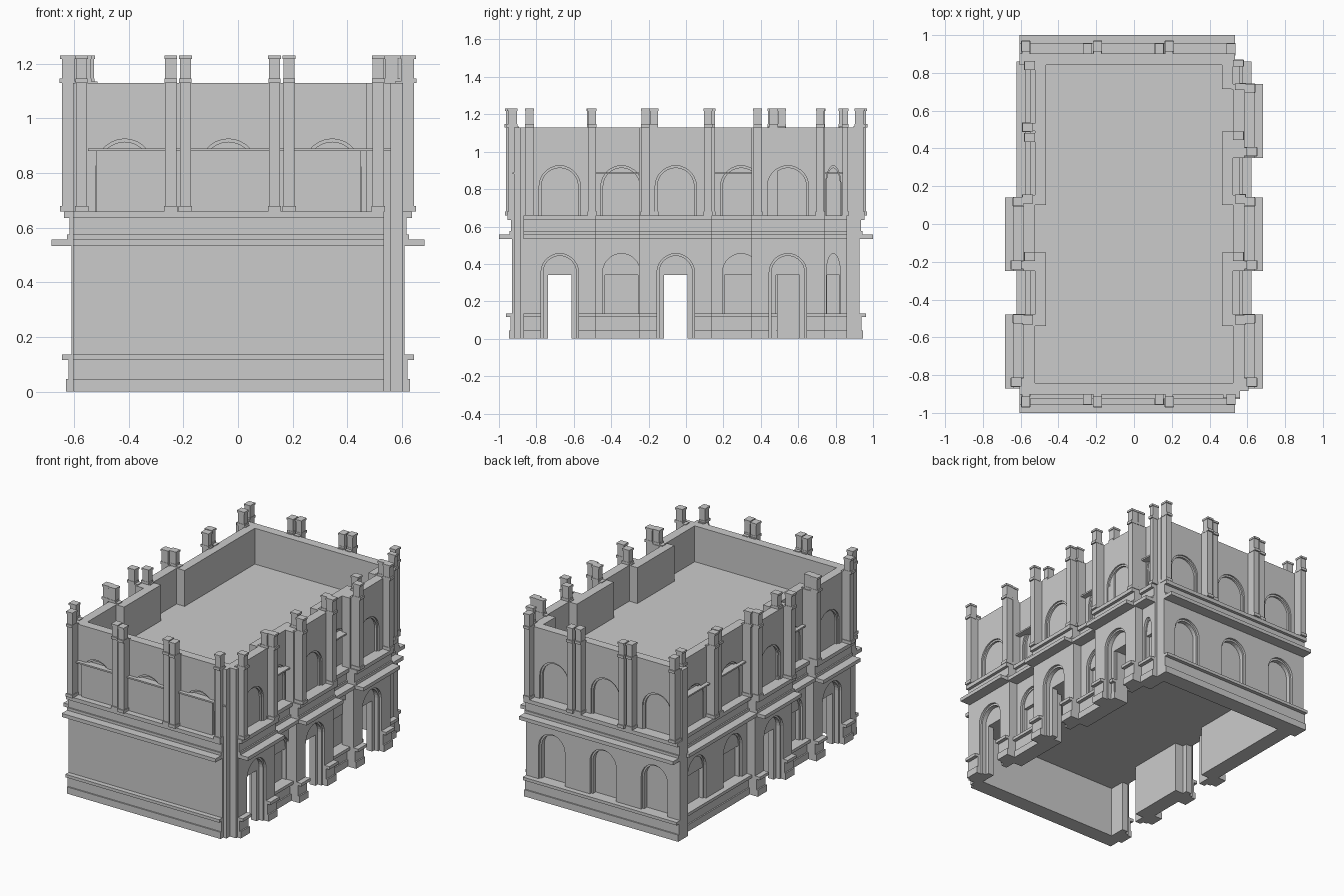
import bpy, bmesh, math

if "Cube" in bpy.data.objects:
    bpy.data.objects.remove(bpy.data.objects["Cube"])

BASE_Z, TOP_Z = 0.66, 1.13      # foot and top of the upper storey walls


def arch_pts(c, half, spring, rise, z0, n=14):
    """Open arch outline from lower left, over the crown, to lower right."""
    curve = [(c - half * math.cos(math.pi * i / n), spring + rise * math.sin(math.pi * i / n))
             for i in range(n + 1)]
    return [(c - half, z0)] + curve + [(c + half, z0)]


def prism(bm, place, pts, d0, d1):
    """Extrude a wall-plane outline (u, z) between depths d0 and d1."""
    a = [bm.verts.new(place(u, d0, z)) for u, z in pts]
    b = [bm.verts.new(place(u, d1, z)) for u, z in pts]
    bm.faces.new(a)
    bm.faces.new(b[::-1])
    for i in range(len(pts)):
        j = (i + 1) % len(pts)
        bm.faces.new((a[i], b[i], b[j], a[j]))


def block(bm, place, u0, u1, d0, d1, z0, z1):
    prism(bm, place, [(u0, z0), (u1, z0), (u1, z1), (u0, z1)], d0, d1)


def notched(L, z0, z1, notch):
    """Wall rectangle with an opening cut up from its lower edge."""
    return [(0, z0)] + notch + [(L, z0), (L, z1), (0, z1)]


def finish(bm, name):
    bmesh.ops.recalc_face_normals(bm, faces=bm.faces)
    me = bpy.data.meshes.new(name)
    bm.to_mesh(me)
    bm.free()
    ob = bpy.data.objects.new(name, me)
    bpy.context.collection.objects.link(ob)


def placer(side, inner, start):
    return {
        "right": lambda u, d, z: (inner + d, start + u, z),
        "left": lambda u, d, z: (-inner - d, start + u, z),
        "front": lambda u, d, z: (start + u, -inner - d, z),
        "back": lambda u, d, z: (start + u, inner + d, z),
    }[side]


def pilaster(bm, place, c, s, d):
    h = 0.021 * s
    block(bm, place, c - h, c + h, 0.05, d, BASE_Z, 1.135)
    block(bm, place, c - h - .004, c + h + .004, 0.05, d + .007, BASE_Z, .68)
    block(bm, place, c - h - .002, c + h + .002, d - .048, d + .009, 1.13, 1.147)
    block(bm, place, c - h, c + h, d - .046, d, 1.147, 1.217)
    block(bm, place, c - h - .003, c + h + .003, d - .049, d + .006, 1.217, 1.23)


def bay(side, inner, start, L, door=False, plain=False):
    place = placer(side, inner, start)
    c, s = L / 2, L / 0.39
    t = max(s, 0.7)

    # lower storey wall, with a stepped arched niche and perhaps a doorway
    bm = bmesh.new()
    if plain:
        block(bm, place, 0, L, 0, .087, 0, .54)
    else:
        prism(bm, place, notched(L, 0, .54, arch_pts(c, .10 * s, .355, .10, 0)), .07, .085)
        prism(bm, place, notched(L, 0, .54, arch_pts(c, .088 * s, .355, .088, 0)), .042, .07)
        if door:
            gap = [(c - .063, 0), (c - .063, .34), (c + .063, .34), (c + .063, 0)]
            prism(bm, place, notched(L, 0, .54, gap), 0, .042)
        else:
            block(bm, place, 0, L, 0, .042, 0, .54)
    finish(bm, side + "_lower_wall")

    # plinth, broken at doorways
    bm = bmesh.new()
    runs = [(0, c - .10), (c + .10, L)] if door else [(0, L)]
    for a, b in runs:
        block(bm, place, a, b, .04, .105, 0, .045)
        block(bm, place, a, b, .04, .096, .045, .115)
        block(bm, place, a, b, .04, .12, .115, .135)
    finish(bm, side + "_plinth")

    # cornice and frieze between the storeys
    bm = bmesh.new()
    for d, z0, z1 in ((.158, .533, .557), (.102, .557, .575), (.093, .575, .635), (.113, .635, .66)):
        block(bm, place, 0, L, 0, d, z0, z1)
    finish(bm, side + "_cornice")

    # upper storey wall with stepped arched niche
    bm = bmesh.new()
    prism(bm, place, notched(L, BASE_Z, TOP_Z, arch_pts(c, .11 * s, .815, .11, BASE_Z)), .05, .06)
    prism(bm, place, notched(L, BASE_Z, TOP_Z, arch_pts(c, .098 * s, .815, .098, BASE_Z)), .037, .05)
    block(bm, place, 0, L, 0, .037, BASE_Z, TOP_Z)
    finish(bm, side + "_upper_wall")

    # pair of pilasters with finials above the wall top
    bm = bmesh.new()
    pilaster(bm, place, .033 * s, t, .12)
    pilaster(bm, place, L - .022 * s, t, .108)
    finish(bm, side + "_pilasters")


# front and back walls: three bays each
for i in range(3):
    bay("front", .842, -.605 + .38 * i, .38, plain=True)
    bay("back", .842, -.605 + .38 * i, .38)

# right and left walls: projecting door bays alternating with recessed bays
for y in (-.87, -.25, .35):
    bay("right", .525, y, .39, door=True)
for y, L in ((-.54, .39), (.10, .39), (.715, .145)):
    bay("right", .465, y, L)
for y in (-.87, -.25):
    bay("left", .525, y, .39, door=True)
for y, L in ((-.54, .39), (.10, .38), (.48, .38)):
    bay("left", .465, y, L)


def world(u, d, z):
    return (u, d, z)


# thick floor body: its underside is the ceiling, its front shows in the upper wall
bm = bmesh.new()
block(bm, world, -.52, .45, -.915, .84, .50, .88)
block(bm, world, -.53, .53, -.85, .84, .34, .50)
finish(bm, "floor_body")

# floor plate whose edges stick out as ledges in the recessed bays
bm = bmesh.new()
block(bm, world, -.55, .56, -.927, .843, .88, .89)
finish(bm, "floor_plate")

# plain corner post at the front right
bm = bmesh.new()
block(bm, world, .47, .56, -.92, -.845, 0, TOP_Z)
block(bm, world, .53, .605, -.885, -.85, 0, TOP_Z)
finish(bm, "corner_post")
